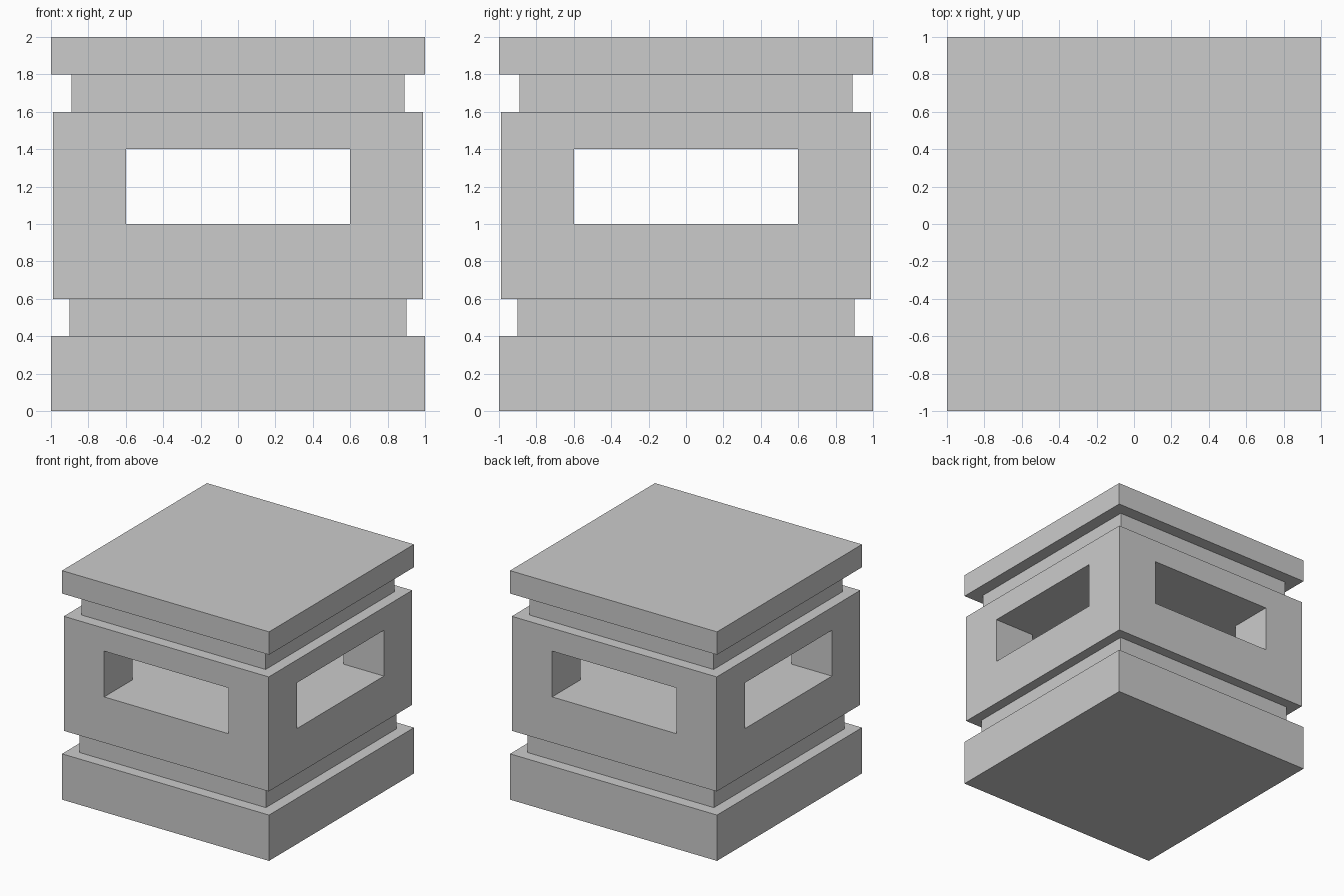
import bpy, bmesh

if "Cube" in bpy.data.objects:
    bpy.data.objects.remove(bpy.data.objects["Cube"])


def make_object(name, bm):
    bmesh.ops.recalc_face_normals(bm, faces=bm.faces)
    mesh = bpy.data.meshes.new(name)
    bm.to_mesh(mesh)
    bm.free()
    obj = bpy.data.objects.new(name, mesh)
    bpy.context.collection.objects.link(obj)
    return obj


# Stepped square block: (half width, height) profile from the ground up
PROFILE = [(1.0, 0.0), (1.0, 0.4), (0.9, 0.4), (0.9, 0.6), (0.99, 0.6),
           (0.99, 1.6), (0.89, 1.6), (0.89, 1.8), (1.0, 1.8), (1.0, 2.0)]
bm = bmesh.new()
rings = [[bm.verts.new((sx * h, sy * h, z))
          for sx, sy in ((-1, -1), (1, -1), (1, 1), (-1, 1))]
         for h, z in PROFILE]
for low, high in zip(rings, rings[1:]):
    for i in range(4):
        j = (i + 1) % 4
        bm.faces.new((low[i], low[j], high[j], high[i]))
bm.faces.new(rings[0])
bm.faces.new(rings[-1])
block = make_object("stepped_block", bm)

# Plus-shaped cutter: two crossing window tunnels, leaving four corner posts
W, R = 0.6, 1.3
bm = bmesh.new()
outline = []
x, y = (-W, -R, -W), (-R, -W, -W)
arm = [(W, -R), (W, -W), (R, -W)]
for _ in range(4):
    outline += arm
    arm = [(-py, px) for px, py in arm]
base = bm.faces.new([bm.verts.new((px, py, 1.0)) for px, py in outline])
top = bmesh.ops.extrude_face_region(bm, geom=[base])["geom"]
bmesh.ops.translate(bm, vec=(0, 0, 0.4),
                    verts=[v for v in top if isinstance(v, bmesh.types.BMVert)])
cutter = make_object("window_cutter", bm)
cutter.hide_render = True
cutter.display_type = 'WIRE'

# Cut the windows through all four sides
cut = block.modifiers.new("windows", 'BOOLEAN')
cut.operation = 'DIFFERENCE'
cut.solver = 'EXACT'
cut.object = cutter
